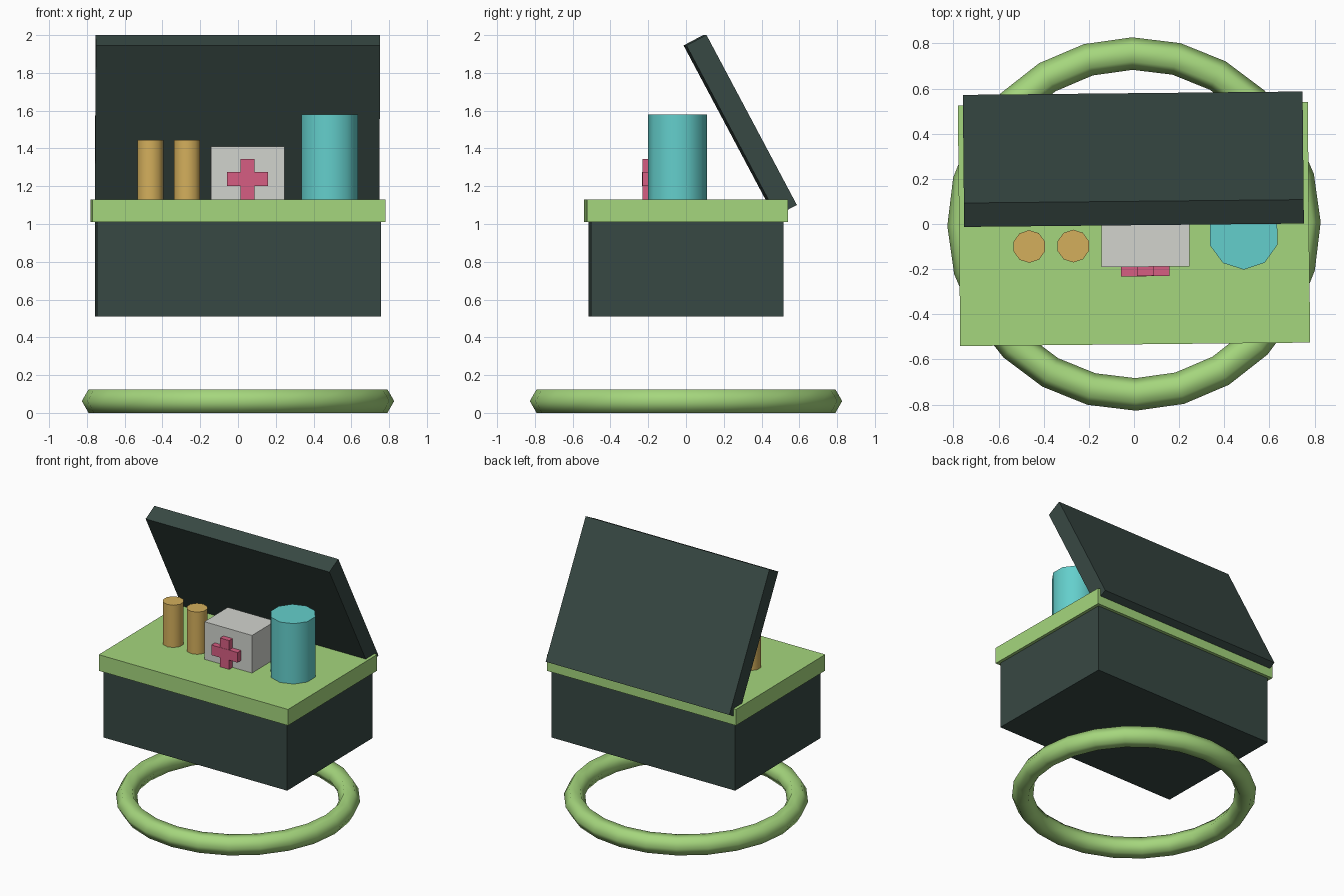
import bpy
from math import radians
from mathutils import Matrix

if "Cube" in bpy.data.objects:
    bpy.data.objects.remove(bpy.data.objects["Cube"], do_unlink=True)


def srgb(r, g, b):
    return tuple(((c / 255 + 0.055) / 1.055) ** 2.4 for c in (r, g, b)) + (1,)


def material(name, colour):
    m = bpy.data.materials.new(name)
    m.use_nodes = True
    m.diffuse_color = colour
    m.node_tree.nodes["Principled BSDF"].inputs["Base Color"].default_value = colour
    return m


charcoal = material("dark slate", srgb(55, 72, 67))
green = material("leaf green", srgb(165, 214, 125))
gold = material("gold", srgb(212, 175, 92))
teal = material("teal", srgb(100, 207, 204))
grey = material("light grey", srgb(210, 212, 206))
pink = material("rose", srgb(214, 94, 130))

YAW = Matrix.Rotation(0.01, 4, "Z")  # the whole chest sits very slightly turned


def finish(name, mat, smooth=None):
    ob = bpy.context.object
    ob.name = ob.data.name = name
    ob.data.materials.append(mat)
    bpy.ops.object.transform_apply(location=True, rotation=True, scale=True)
    ob.data.transform(YAW)
    if smooth:
        bpy.ops.object.shade_smooth_by_angle(angle=radians(smooth))
    return ob


def box(name, size, centre, mat, tilt=0):
    bpy.ops.mesh.primitive_cube_add(size=1, location=centre, rotation=(tilt, 0, 0))
    bpy.context.object.scale = size
    return finish(name, mat)


def can(name, radius, x, y, top, mat):
    height = top - TRAY_TOP
    bpy.ops.mesh.primitive_cylinder_add(vertices=10, radius=radius, depth=height,
                                        location=(x, y, TRAY_TOP + height / 2))
    return finish(name, mat, 45)


TRAY_TOP = 1.13

# Floor ring
bpy.ops.mesh.primitive_torus_add(major_segments=24, minor_segments=6, major_radius=0.755,
                                 minor_radius=0.072, location=(0, 0, 0.0625))
finish("floor_ring", green, 80)

# Chest, rim and open lid
box("chest_body", (1.505, 1.02, 0.5), (0, 0, 0.76), charcoal)
box("chest_rim", (1.55, 1.066, 0.12), (0, 0, 1.07), green)
box("open_lid", (1.505, 0.12, 1.02), (0, 0.287, 1.523), charcoal, radians(28))

# Goods on top
for i, x in enumerate((-0.465, -0.27)):
    can(f"gold_tube_{i + 1}", 0.0725, x, -0.095, 1.445, gold)
can("teal_canister", 0.157, 0.485, -0.05, 1.58, teal)
box("aid_box", (0.39, 0.28, 0.28), (0.05, -0.05, 1.27), grey)

# Cross on the aid box
box("cross_upright", (0.075, 0.04, 0.215), (0.048, -0.21, 1.2375), pink)
box("cross_bar", (0.215, 0.042, 0.075), (0.048, -0.211, 1.2375), pink)
